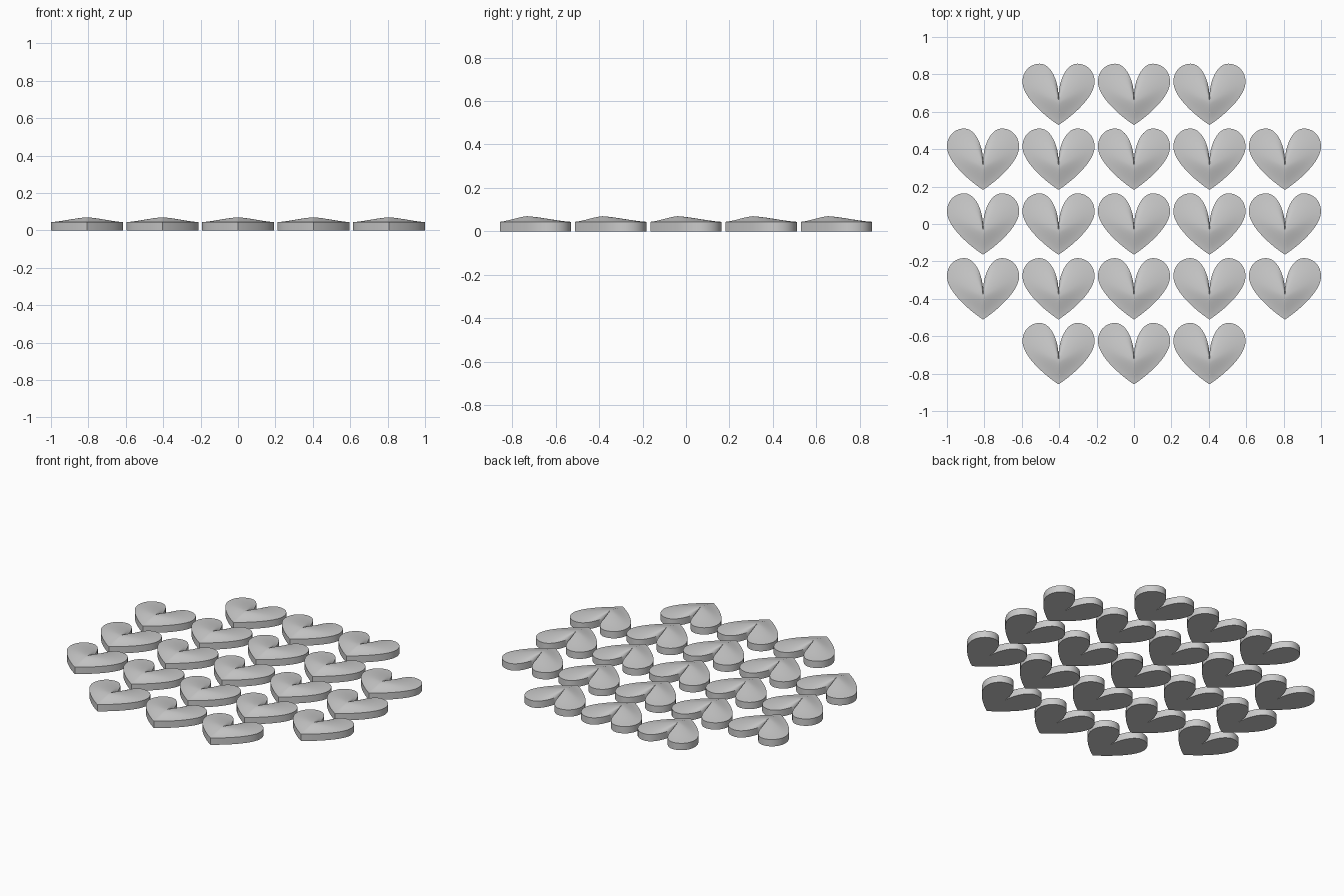
import bpy, bmesh
from mathutils import Vector
from mathutils.geometry import interpolate_bezier

if "Cube" in bpy.data.objects:
    bpy.data.objects.remove(bpy.data.objects["Cube"])

PITCH_X, PITCH_Y = 0.4035, 0.3465
RIM, PEAK = 0.044, 0.070
APEX = Vector((0.0, 0.125))

gray = bpy.data.materials.new("light gray")
gray.diffuse_color = (0.6, 0.6, 0.6, 1)
gray.use_nodes = True
gray.node_tree.nodes["Principled BSDF"].inputs["Base Color"].default_value = gray.diffuse_color


def heart_outline():
    """Closed heart outline, tip at the origin, from one mirrored half."""
    # point, handle, handle, point
    spans = [((0, .15), (0, .235), (.04, .328), (.1, .328)),
             ((.1, .328), (.155, .328), (.193, .285), (.193, .23)),
             ((.193, .23), (.193, .15), (.07, .045), (0, 0))]
    half = []
    for span in spans:
        pts = interpolate_bezier(*[Vector(p).to_3d() for p in span], 13)
        half += [p.to_2d() for p in pts[:-1]]
    half.append(Vector((0, 0)))
    return half + [Vector((-p.x, p.y)) for p in reversed(half[1:-1])]


def heart_mesh():
    bm = bmesh.new()
    outline = heart_outline()
    n = len(outline)

    def ring(t, z):
        return [bm.verts.new((*(APEX + (p - APEX) * t - Vector((0, .164))), z))
                for p in outline]

    # base, upright wall, then shrinking rings up to the crown
    rings = [ring(1, 0)]
    for t in (1, .86, .72, .58, .44, .3, .16):
        s = 1 - t
        blend = .5 * s + .5 * s * s * (3 - 2 * s)
        rings.append(ring(t, RIM + (PEAK - RIM) * blend))
    bm.faces.new(rings[0])
    for a, b in zip(rings, rings[1:]):
        for i in range(n):
            j = (i + 1) % n
            bm.faces.new((a[i], a[j], b[j], b[i]))
    top = bm.verts.new((0, APEX.y - .164, PEAK))
    for i in range(n):
        bm.faces.new((rings[-1][i], rings[-1][(i + 1) % n], top))
    bmesh.ops.recalc_face_normals(bm, faces=bm.faces)
    mesh = bpy.data.meshes.new("heart")
    bm.to_mesh(mesh)
    bm.free()
    mesh.materials.append(gray)
    return mesh


# Rows of hearts: three at the ends, five in the middle
mesh = heart_mesh()
for row in range(-2, 3):
    reach = 1 if abs(row) == 2 else 2
    for col in range(-reach, reach + 1):
        heart = bpy.data.objects.new("heart", mesh)
        heart.location = (col * PITCH_X, row * PITCH_Y, 0)
        bpy.context.collection.objects.link(heart)

# Smooth crown with crisp rim, shared by every heart
bpy.ops.object.select_all(action='DESELECT')
heart.select_set(True)
bpy.context.view_layer.objects.active = heart
bpy.ops.object.shade_smooth_by_angle()
